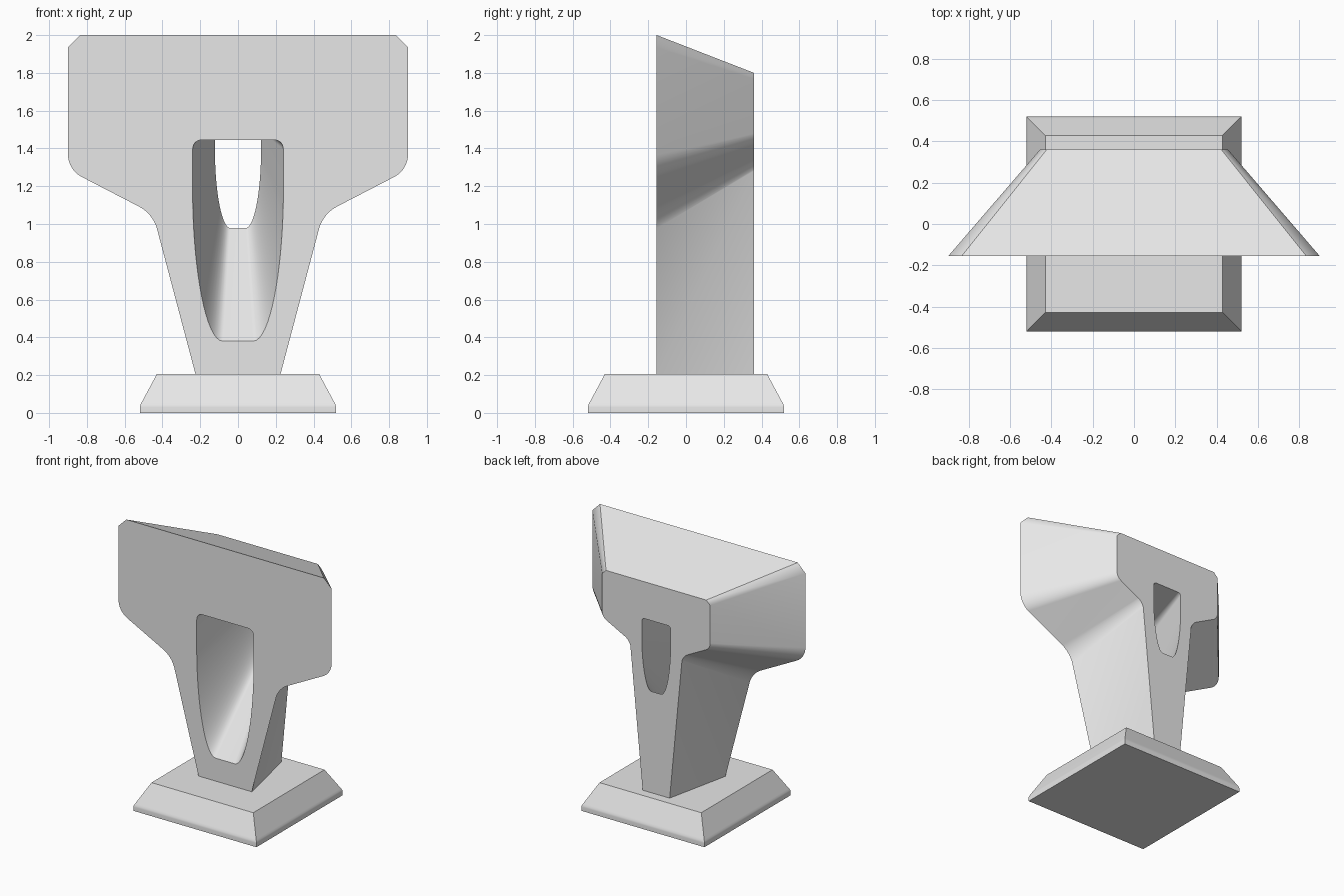
import bpy
import bmesh
from mathutils import Vector

cube = bpy.data.objects.get("Cube")
if cube:
    bpy.data.objects.remove(cube)

FRONT_Y, BACK_Y = -0.155, 0.36
FLOOR = 0.205      # top of the plinth
SCALE = 0.507      # size of the back outline relative to the front

grey = bpy.data.materials.new("plain grey")
grey.use_nodes = True
colour = (0.8, 0.8, 0.8, 1)
grey.diffuse_color = colour
grey.node_tree.nodes["Principled BSDF"].inputs["Base Color"].default_value = colour


def curve(a, b, c, d, steps):
    """Cubic curve through the plane, ends included."""
    a, b, c, d = map(Vector, (a, b, c, d))
    ts = [i / steps for i in range(steps + 1)]
    return [a * (1 - t)**3 + b * 3 * t * (1 - t)**2 + c * 3 * t * t * (1 - t) + d * t**3
            for t in ts]


def fillet(before, corner, after, size, steps=8):
    """Rounded corner between two straight sides."""
    p, q, r = map(Vector, (before, corner, after))
    start, end = q + (p - q).normalized() * size, q + (r - q).normalized() * size
    k = 0.6
    return curve(start, start.lerp(q, k), end.lerp(q, k), end, steps)


def mirrored(half):
    """Close a right-hand outline with its reflection."""
    half = [Vector(p) for p in half]
    return half + [Vector((-p.x, p.y)) for p in reversed(half)]


def finish(bm, name):
    bmesh.ops.recalc_face_normals(bm, faces=bm.faces)
    mesh = bpy.data.meshes.new(name)
    bm.to_mesh(mesh)
    bm.free()
    mesh.materials.append(grey)
    obj = bpy.data.objects.new(name, mesh)
    bpy.context.collection.objects.link(obj)
    bpy.ops.object.select_all(action='DESELECT')
    obj.select_set(True)
    bpy.context.view_layer.objects.active = obj
    bpy.ops.object.shade_smooth_by_angle(angle=0.6)
    weighted = obj.modifiers.new("even shading", 'WEIGHTED_NORMAL')
    weighted.keep_sharp = True
    return obj


def back_point(p):
    """Shrink a front point towards the back; the foot stays on the plinth."""
    z = FLOOR if p.y <= FLOOR else 1.8 - SCALE * (2 - p.y)
    return Vector((p.x * SCALE, BACK_Y, z))


def tunnel(bm, outline):
    """Join a front outline to its back outline, returning both rims."""
    n = len(outline)
    front = [bm.verts.new((p.x, FRONT_Y, p.y)) for p in outline]
    back = [bm.verts.new(back_point(p)) for p in outline]
    for i in range(n):
        j = (i + 1) % n
        lo, hi = (i, j) if outline[i].y <= outline[j].y else (j, i)
        bm.faces.new((front[lo], front[hi], back[hi]))
        bm.faces.new((front[lo], back[hi], back[lo]))
    return [[bm.edges.get((rim[i], rim[(i + 1) % n])) for i in range(n)]
            for rim in (front, back)]


# Tapered head and column with a window running through it
foot, waist, shoulder = (0.225, FLOOR), (0.45, 1.054), (0.9, 1.287)
cheek, crown = (0.9, 1.935), (0.835, 2.0)
body_outline = mirrored([foot, *fillet(foot, waist, shoulder, 0.08),
                         *fillet(waist, shoulder, cheek, 0.08), cheek, crown])
window_outline = mirrored(
    curve((0.08, 0.38), (0.17, 0.38), (0.235, 0.75), (0.24, 1.13), 16)
    + fillet((0.24, 1.13), (0.24, 1.445), (0, 1.445), 0.05))

bm = bmesh.new()
body_rims = tunnel(bm, body_outline)
window_rims = tunnel(bm, window_outline)
for outer, inner in zip(body_rims, window_rims):
    bmesh.ops.triangle_fill(bm, use_beauty=True, use_dissolve=False,
                            edges=outer + inner)
finish(bm, "head_and_column")

# Square plinth with sloping sides and a softened lower edge
bm = bmesh.new()
rings = []
for half, z in ((0.52, 0), (0.52, 0.03), (0.517, 0.042), (0.511, 0.054), (0.43, FLOOR)):
    rings.append([bm.verts.new((sx * half, sy * half, z))
                  for sx, sy in ((-1, -1), (1, -1), (1, 1), (-1, 1))])
for low, high in zip(rings, rings[1:]):
    for i in range(4):
        j = (i + 1) % 4
        bm.faces.new((low[i], low[j], high[j], high[i]))
bm.faces.new(rings[0])
bm.faces.new(rings[-1])
finish(bm, "plinth")
